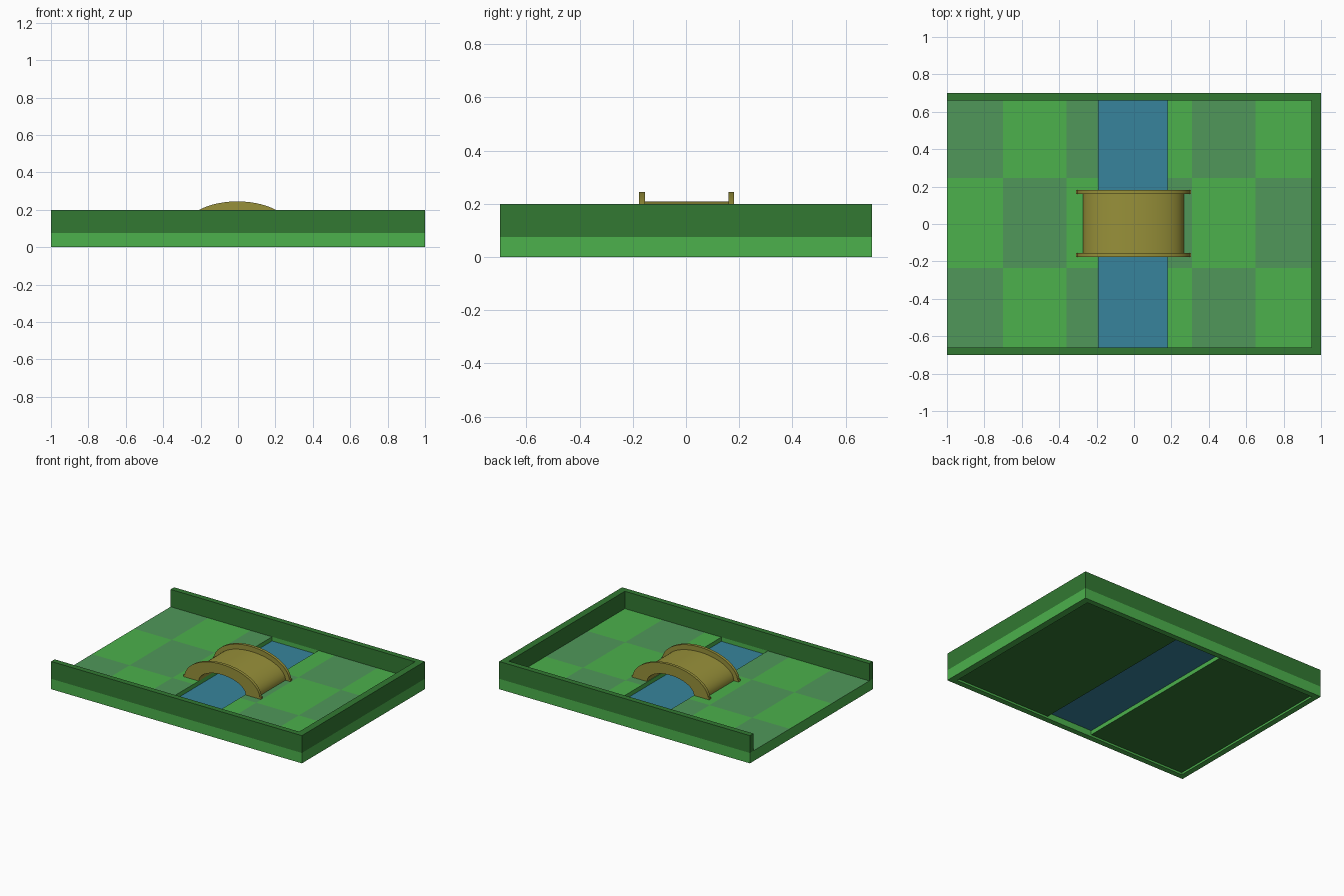
import bpy, bmesh, math
from mathutils import Vector

if "Cube" in bpy.data.objects:
    bpy.data.objects.remove(bpy.data.objects["Cube"])


def material(name, r, g, b):
    m = bpy.data.materials.new(name)
    m.diffuse_color = [(c / 255) ** 2.2 for c in (r, g, b)] + [1]
    m.use_nodes = True
    m.node_tree.nodes["Principled BSDF"].inputs["Base Color"].default_value = m.diffuse_color
    return m


GRASS = material("grass", 77, 175, 77)
DARK_GRASS = material("dark_grass", 81, 150, 90)
HEDGE = material("hedge", 53, 120, 53)
WATER = material("water", 58, 131, 155)
WOOD = material("wood", 150, 143, 60)


def finish(name, bm, *mats):
    bmesh.ops.recalc_face_normals(bm, faces=bm.faces)
    me = bpy.data.meshes.new(name)
    bm.to_mesh(me)
    bm.free()
    for m in mats:
        me.materials.append(m)
    ob = bpy.data.objects.new(name, me)
    bpy.context.collection.objects.link(ob)
    return ob


def extrude(pts, direction):
    bm = bmesh.new()
    f = bm.faces.new([bm.verts.new(p) for p in pts])
    ext = bmesh.ops.extrude_face_region(bm, geom=[f], use_keep_orig=True)
    verts = [v for v in ext["geom"] if isinstance(v, bmesh.types.BMVert)]
    bmesh.ops.translate(bm, vec=Vector(direction), verts=verts)
    return bm


def block(x0, x1, y0, y1, z0, z1):
    return extrude([(x0, y0, z0), (x1, y0, z0), (x1, y1, z0), (x0, y1, z0)],
                   (0, 0, z1 - z0))


FLOOR, UNDER = 0.075, 0.015
IX, IY = 0.95, 0.66          # inner wall faces
RIVER = (-0.19, 0.18)

# U-shaped base frame and the hedge wall on top of it, open on the left
U = [(-1, -0.7), (1, -0.7), (1, 0.7), (-1, 0.7),
     (-1, IY), (IX, IY), (IX, -IY), (-1, -IY)]
for name, z0, z1, mat in (("base_frame", 0, FLOOR, GRASS),
                          ("hedge_wall", FLOOR, 0.2, HEDGE)):
    finish(name, extrude([(x, y, z0) for x, y in U], (0, 0, z1 - z0)), mat)
finish("left_rim", block(-1, -0.96, -IY, IY, 0, UNDER), GRASS)

# Lawns either side of the river, cut into a checker pattern
XCUTS = (-0.70, -0.36, -0.02, 0.31, 0.65)
YCUTS = (-0.235, 0.245)
for name, x0, x1 in (("left_lawn", -1, RIVER[0]), ("right_lawn", RIVER[1], IX)):
    bm = block(x0, x1, -IY, IY, UNDER, FLOOR)
    cuts = [((x, 0, 0), (1, 0, 0)) for x in XCUTS if x0 < x < x1]
    cuts += [((0, y, 0), (0, 1, 0)) for y in YCUTS]
    for co, no in cuts:
        bmesh.ops.bisect_plane(bm, geom=bm.verts[:] + bm.edges[:] + bm.faces[:],
                               plane_co=co, plane_no=no)
    for f in bm.faces:
        c = f.calc_center_median()
        if c.z > FLOOR - 0.001:
            col = sum(c.x > x for x in XCUTS) + sum(c.y > y for y in YCUTS)
            f.material_index = 1 if col % 2 == 0 else 0
        elif c.z < UNDER + 0.001:
            f.material_index = 2
    finish(name, bm, GRASS, DARK_GRASS, HEDGE)

# River surface
bm = bmesh.new()
bm.faces.new([bm.verts.new((x, y, 0.045)) for x, y in
              ((RIVER[0], -IY), (RIVER[1], -IY), (RIVER[1], IY), (RIVER[0], IY))])
finish("river", bm, WATER)


# Bridge: arched deck between two taller arched rails
def half_ellipse(a, h, n=28):
    return [(a * math.cos(math.pi * i / n), FLOOR + h * math.sin(math.pi * i / n))
            for i in range(n + 1)]


def arch(name, outer, y0, y1):
    inner = half_ellipse(0.187, 0.095)[::-1]
    pts = [(x - 0.003, y0, z) for x, z in outer + inner]
    ob = finish(name, extrude(pts, (0, y1 - y0, 0)), WOOD)
    bpy.ops.object.select_all(action='DESELECT')
    bpy.context.view_layer.objects.active = ob
    ob.select_set(True)
    bpy.ops.object.shade_smooth_by_angle(angle=math.radians(30))


foot = [(0.308, FLOOR), (0.308, 0.09), (0.298, 0.09)]
crown = [p for p in half_ellipse(0.302, 0.17) if p[1] > 0.092]
rail = foot + crown + [(-x, z) for x, z in foot[::-1]]
arch("bridge_deck", half_ellipse(0.27, 0.134), -0.155, 0.16)
arch("front_rail", rail, -0.176, -0.155)
arch("back_rail", rail, 0.16, 0.181)
